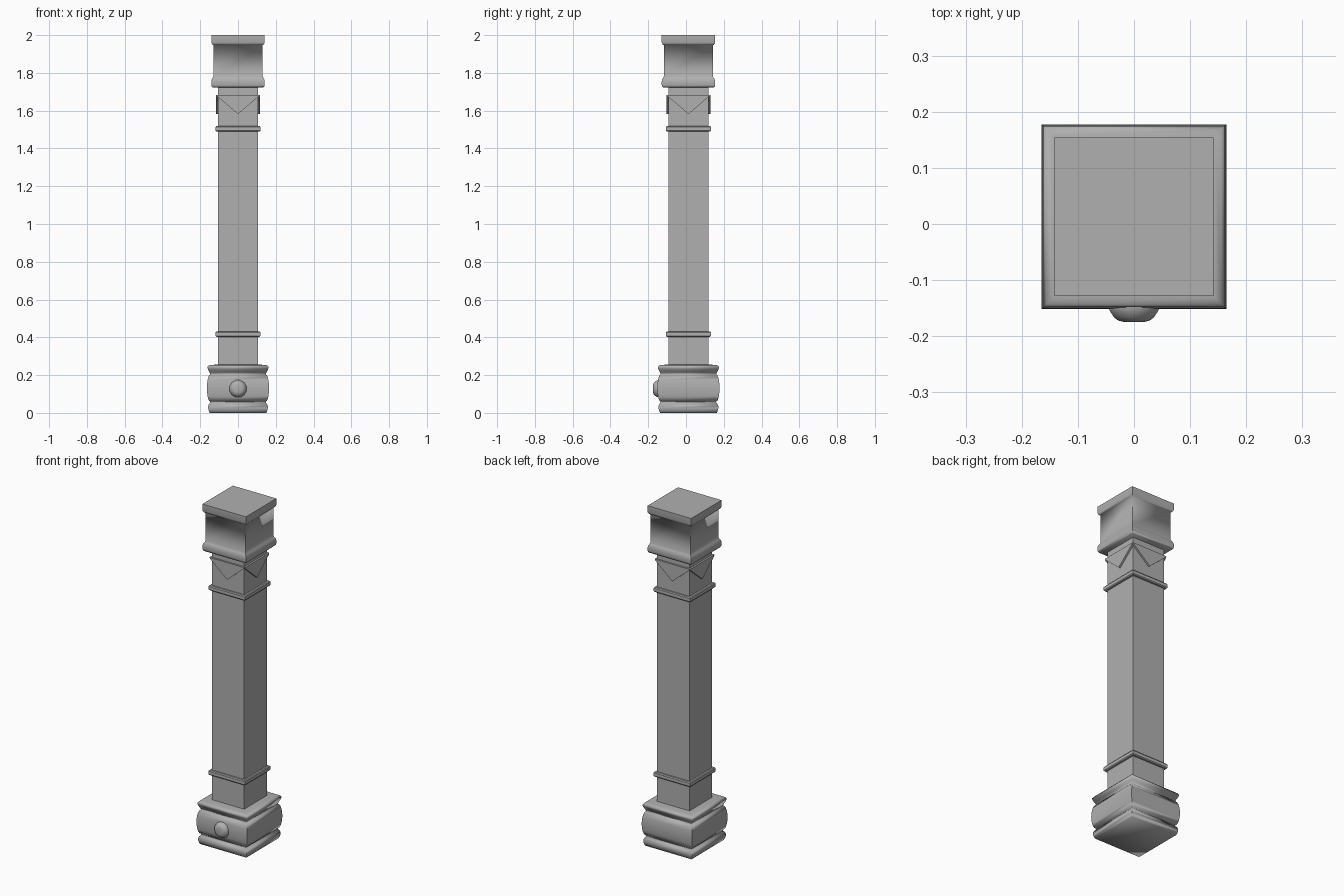
import bpy, bmesh
from math import pi, sin, cos, radians
from mathutils import Matrix

if "Cube" in bpy.data.objects:
    bpy.data.objects.remove(bpy.data.objects["Cube"])

CY = 0.013  # the post sits slightly behind the origin because of the front boss

grey = bpy.data.materials.new("dark_grey")
grey.diffuse_color = (.435, .435, .435, 1)
grey.use_nodes = True
grey.node_tree.nodes["Principled BSDF"].inputs["Base Color"].default_value = grey.diffuse_color


def finish(bm, name, angle=65):
    bmesh.ops.recalc_face_normals(bm, faces=bm.faces[:])
    mesh = bpy.data.meshes.new(name)
    bm.to_mesh(mesh)
    bm.free()
    mesh.polygons.foreach_set("use_smooth", [True] * len(mesh.polygons))
    mesh.set_sharp_from_angle(angle=radians(angle))
    mesh.materials.append(grey)
    obj = bpy.data.objects.new(name, mesh)
    bpy.context.collection.objects.link(obj)
    return obj


def stack(name, profile, sides=4, matrix=None, angle=65):
    """Sweep a (half width, height) profile round a regular polygon, with caps."""
    bm = bmesh.new()
    k = 1 / cos(pi / sides)
    rings = [[bm.verts.new((r * k * cos(2 * pi * (i + .5) / sides),
                            r * k * sin(2 * pi * (i + .5) / sides), z))
              for i in range(sides)] for r, z in profile]
    for a, b in zip(rings, rings[1:]):
        for i in range(sides):
            j = (i + 1) % sides
            bm.faces.new((a[i], a[j], b[j], b[i]))
    bm.faces.new(rings[0][::-1])
    bm.faces.new(rings[-1])
    bm.transform(matrix or Matrix.Translation((0, CY, 0)))
    return finish(bm, name, angle)


def bulge(inner, outer, z0, z1, n=8):
    """Convex arc of profile points from z0 to z1."""
    return [(inner + (outer - inner) * sin(pi * i / n),
             (z0 + z1) / 2 - (z1 - z0) / 2 * cos(pi * i / n)) for i in range(n + 1)]


# Moulded base: foot, swelling middle, rounded top lip
stack("base", [(.150, 0), (.154, .008), (.158, .024), (.158, .036), (.154, .046), (.147, .055)]
      + bulge(.147, .1645, .06, .203, 10)
      + [(.150, .212), (.156, .224), (.161, .236), (.161, .244), (.156, .251), (.145, .254), (.105, .256)],
      angle=85)

# Shaft
stack("shaft", [(.105, .25), (.105, 1.73)])

# Thin bands near each end of the shaft
for name, z in (("lower_band", .417), ("upper_band", 1.504)):
    stack(name, [(.104, z - .014), (.115, z - .014), (.119, z - .009),
                 (.119, z + .009), (.115, z + .014), (.104, z + .014)], angle=35)

# Pointed pendants under the capital, one on each face
for i, side in enumerate(("right", "back", "left", "front")):
    bm = bmesh.new()
    outline = [(-.112, 1.683), (.112, 1.683), (.110, 1.676), (0, 1.582), (-.110, 1.676)]
    face = bm.faces.new([bm.verts.new((.100, y, z)) for y, z in outline])
    ext = bmesh.ops.extrude_face_region(bm, geom=[face], use_keep_orig=True)
    bmesh.ops.translate(bm, vec=(.0155, 0, 0),
                        verts=[g for g in ext["geom"] if isinstance(g, bmesh.types.BMVert)])
    bm.transform(Matrix.Translation((0, CY, 0)) @ Matrix.Rotation(i * pi / 2, 4, 'Z'))
    finish(bm, side + "_pendant", 30)

# Capital: lower moulding, plain block, top slab
stack("capital", [(.134, 1.722), (.139, 1.727), (.1415, 1.735), (.1415, 1.755), (.139, 1.766),
                  (.134, 1.774), (.130, 1.782), (.130, 1.946), (.134, 1.949), (.139, 1.955),
                  (.1415, 1.962), (.1415, 2.0)])

# Rounded boss on the front of the base
stack("front_boss", [(.045, -.02), (.045, .001), (.040, .010), (.035, .017), (.028, .022), (.018, .0245)],
      12, Matrix.Translation((0, -.150, .128)) @ Matrix.Rotation(pi / 2, 4, 'X'))
